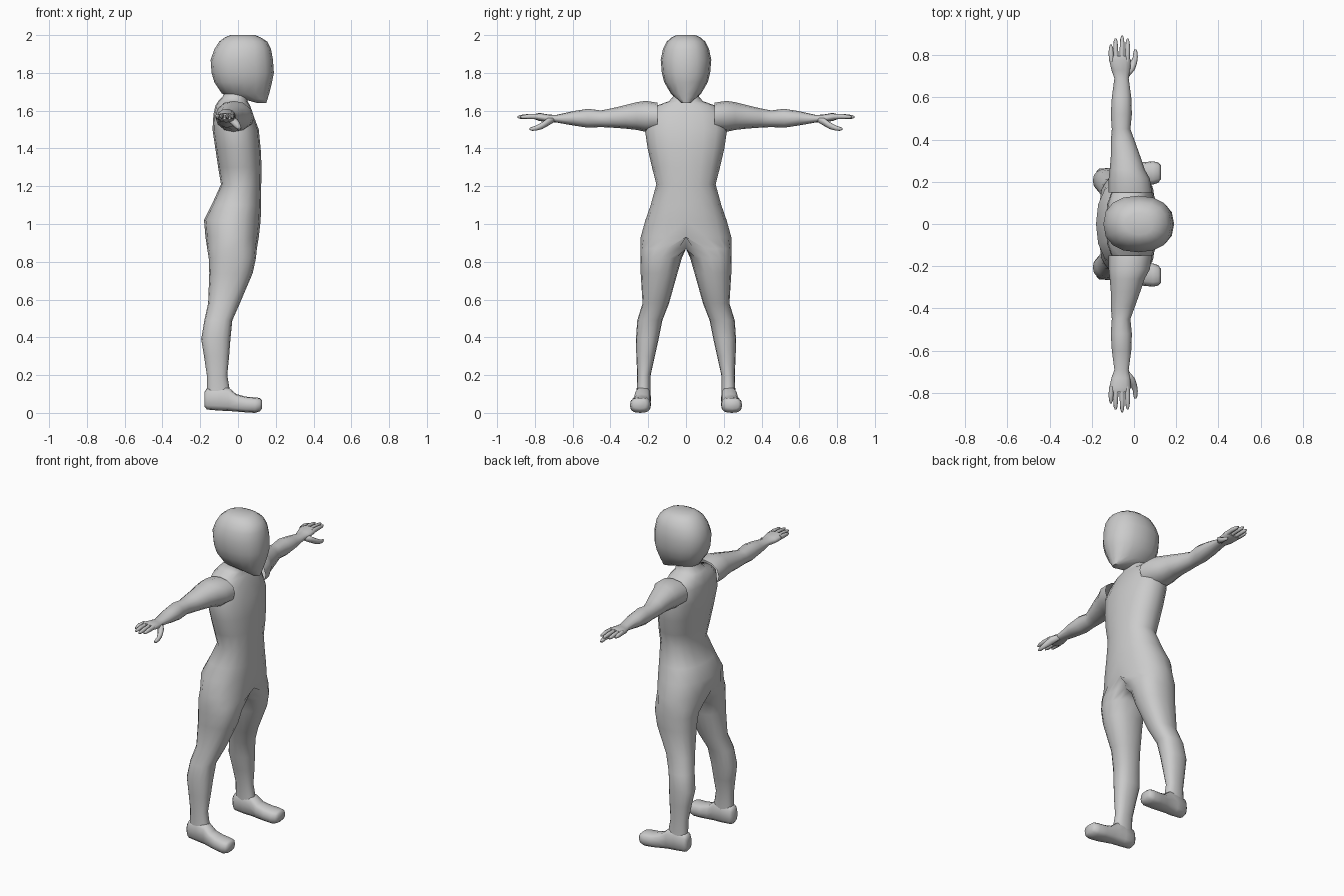
import bpy, bmesh, math

def loft(name, axis, rows, sides=16, power=2.3, caps=(True, True), mirror=True, split=False):
    """Skin oval sections; row = position, then min/max of the two other axes."""
    bm = bmesh.new()
    rings = []
    for t, a0, a1, b0, b1 in rows:
        ring = []
        for i in range(sides):
            w = 2 * math.pi * i / sides
            c, s = math.cos(w), math.sin(w)
            e = 2 / power
            a = (a0 + a1) / 2 + (a1 - a0) / 2 * math.copysign(abs(c) ** e, c)
            b = (b0 + b1) / 2 + (b1 - b0) / 2 * math.copysign(abs(s) ** e, s)
            if split and b < 1e-4:
                b = 0.0
            co = {'x': (t, a, b), 'y': (a, t, b), 'z': (a, b, t)}[axis]
            ring.append(bm.verts.new(co))
        rings.append(ring)
    for r, q in zip(rings, rings[1:]):
        for i in range(sides):
            j = (i + 1) % sides
            bm.faces.new((r[i], r[j], q[j], q[i]))
    if caps[0]:
        bm.faces.new(rings[0])
    if caps[1]:
        bm.faces.new(rings[-1])
    bmesh.ops.recalc_face_normals(bm, faces=bm.faces[:])
    if split:
        inner = [f for f in bm.faces if all(v.co.y < 1e-5 for v in f.verts)]
        bmesh.ops.delete(bm, geom=inner, context='FACES')
    me = bpy.data.meshes.new(name)
    bm.to_mesh(me)
    bm.free()
    ob = bpy.data.objects.new(name, me)
    bpy.context.collection.objects.link(ob)
    if mirror:
        m = ob.modifiers.new("mirror", 'MIRROR')
        m.use_axis = (False, True, False)
        m.merge_threshold = 0.0005
    bpy.ops.object.select_all(action='DESELECT')
    ob.select_set(True)
    bpy.context.view_layer.objects.active = ob
    bpy.ops.object.shade_smooth_by_angle(angle=math.radians(65))
    return ob

# torso and legs: half body split at the centre plane, rows are z, x, y
loft("body", 'z', [
    (1.72, -.07, .06, -.065, .065), (1.675, -.08, .05, -.068, .068),
    (1.65, -.105, .05, -.09, .09), (1.625, -.12, .065, -.16, .16),
    (1.58, -.13, .08, -.205, .205), (1.50, -.135, .11, -.218, .218),
    (1.40, -.12, .12, -.203, .203), (1.30, -.105, .125, -.18, .18),
    (1.21, -.09, .123, -.157, .157), (1.10, -.14, .122, -.187, .187),
    (1.02, -.18, .12, -.215, .215), (.93, -.172, .11, -.24, .24),
    (.87, -.163, .10, -.04, .242), (.82, -.155, .095, .022, .242),
    (.74, -.152, .078, .045, .24), (.58, -.158, .01, .09, .23),
    (.49, -.178, -.03, .125, .258), (.39, -.195, -.04, .145, .265),
    (.30, -.18, -.047, .165, .263), (.20, -.165, -.057, .187, .258),
    (.10, -.165, -.04, .188, .262)],
    caps=(False, False), split=True)

# head with a pointed chin
loft("head", 'z', [
    (1.64, .105, .15, -.025, .025), (1.66, .03, .156, -.045, .045),
    (1.69, -.085, .165, -.08, .08), (1.75, -.125, .18, -.115, .115),
    (1.80, -.14, .19, -.128, .128), (1.87, -.145, .185, -.134, .134),
    (1.925, -.125, .175, -.122, .122), (1.965, -.1, .155, -.103, .103),
    (1.988, -.07, .12, -.076, .076), (2.0, -.04, .09, -.05, .05)],
    mirror=False)

# feet, rows are x, y, z
loft("foot", 'x', [
    (-.178, .2, .25, .035, .11), (-.165, .188, .262, .018, .13),
    (-.10, .185, .267, .012, .14), (-.05, .187, .272, .01, .135),
    (-.01, .187, .28, .007, .1), (.04, .185, .292, .003, .086),
    (.09, .187, .297, .0, .082), (.115, .195, .292, .008, .079),
    (.127, .212, .28, .022, .068)], sides=12, power=2.8)

# arms with palms, rows are y, x, z
loft("arm", 'y', [
    (.15, -.12, .085, 1.49, 1.642), (.215, -.12, .075, 1.488, 1.652),
    (.26, -.115, .05, 1.498, 1.645), (.32, -.11, .03, 1.505, 1.63),
    (.39, -.11, .005, 1.51, 1.613), (.45, -.105, -.017, 1.513, 1.601),
    (.52, -.11, -.01, 1.51, 1.61), (.6, -.105, -.013, 1.522, 1.597),
    (.69, -.093, -.025, 1.538, 1.577), (.73, -.107, -.018, 1.538, 1.58),
    (.775, -.117, -.015, 1.545, 1.588), (.795, -.113, -.022, 1.552, 1.584)],
    sides=12, power=2.1, caps=(False, True))

# four fingers
for name, x, tip in [("little_finger", -.105, .85), ("ring_finger", -.083, .88),
                     ("middle_finger", -.058, .892), ("index_finger", -.032, .878)]:
    x2 = x - .004 if x < -.07 else x + .002
    loft(name, 'y', [
        (.77, x - .012, x + .012, 1.553, 1.583),
        ((.77 + tip) / 2, x2 - .012, x2 + .012, 1.556, 1.583),
        (tip - .014, x2 - .009, x2 + .009, 1.557, 1.577),
        (tip, x2 - .004, x2 + .004, 1.562, 1.571)], sides=8, power=2)

# thumb, hanging forward and down
loft("thumb", 'y', [
    (.70, -.055, -.022, 1.538, 1.565), (.73, -.04, .003, 1.52, 1.562),
    (.76, -.02, .014, 1.503, 1.54), (.79, -.005, .018, 1.495, 1.523),
    (.815, -.003, .016, 1.493, 1.514), (.828, .002, .01, 1.499, 1.509)],
    sides=8, power=2)
